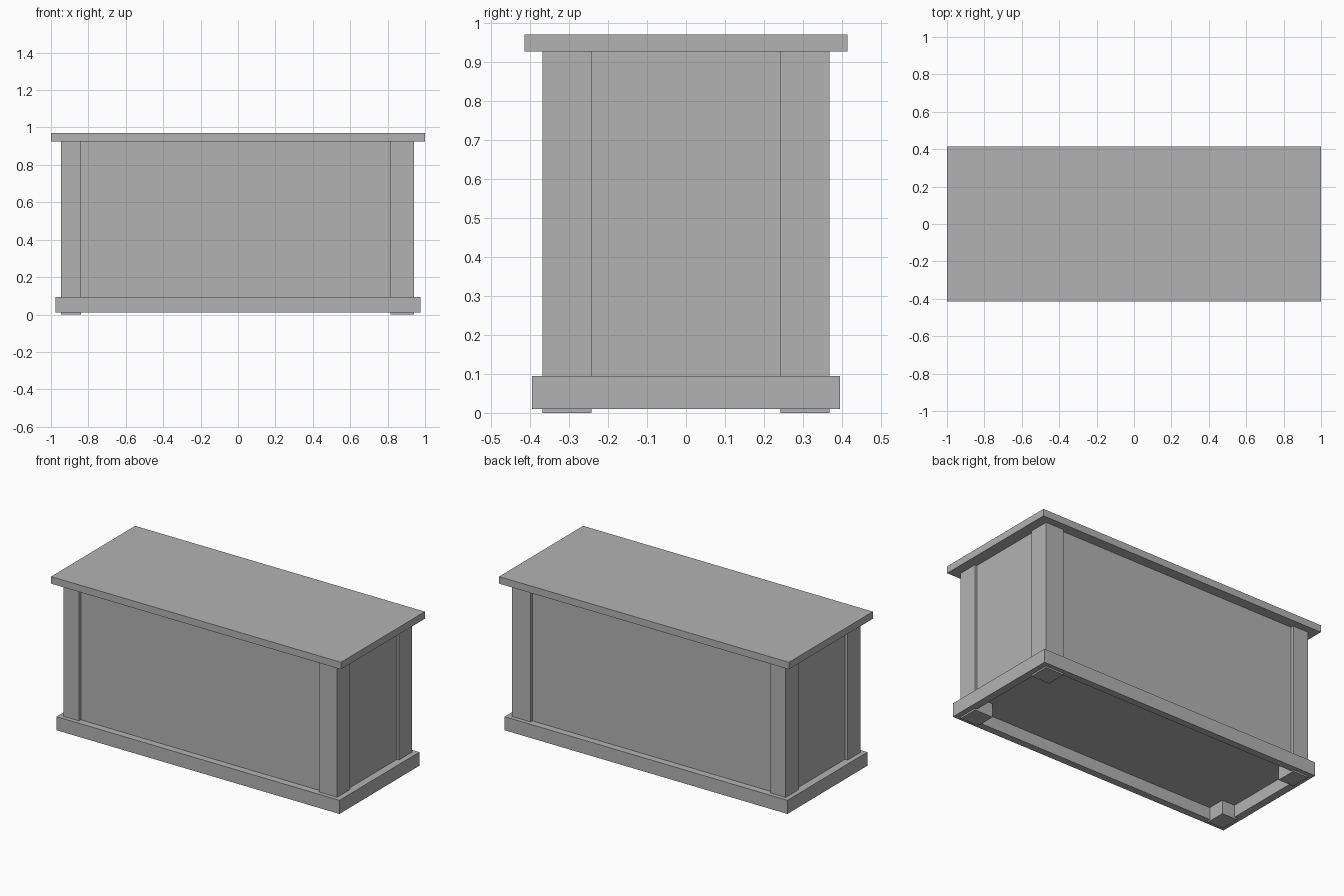
import bpy
import bmesh
from mathutils import Matrix, Vector

old = bpy.data.objects.get("Cube")
if old:
    bpy.data.objects.remove(old, do_unlink=True)

grey = bpy.data.materials.new("plain grey")
grey.use_nodes = True
colour = (0.45, 0.45, 0.45, 1)
grey.diffuse_color = colour
grey.node_tree.nodes["Principled BSDF"].inputs["Base Color"].default_value = colour


def add_box(bm, low, high):
    """Add a box between two opposite corners."""
    low, high = Vector(low), Vector(high)
    place = Matrix.Translation((low + high) / 2) @ Matrix.Diagonal((*(high - low), 1))
    bmesh.ops.create_cube(bm, size=1, matrix=place)


def make_part(name, *boxes):
    """Make one flat-shaded object out of boxes."""
    bm = bmesh.new()
    for low, high in boxes:
        add_box(bm, low, high)
    mesh = bpy.data.meshes.new(name)
    bm.to_mesh(mesh)
    bm.free()
    mesh.materials.append(grey)
    obj = bpy.data.objects.new(name, mesh)
    bpy.context.collection.objects.link(obj)
    return obj


top_under, base_top, base_low = 0.926, 0.095, 0.01
body_x, body_y = 0.928, 0.35

# Overhanging lid
make_part("lid", ((-1, -0.414, top_under), (1, 0.414, 0.97)))

# Recessed panels, closed underneath
make_part("body_panels", ((-body_x, -body_y, 0.085), (body_x, body_y, top_under)))

# Corner posts reaching the ground; the +x pair is a little wider
for x_name, x0, x1 in (("right", -0.946, -0.84), ("left", 0.816, 0.942)):
    for y_name, y0, y1 in (("front", -0.368, -0.242), ("back", 0.242, 0.368)):
        make_part(f"{y_name}_{x_name}_post", ((x0, y0, 0), (x1, y1, top_under)))

# Skirting boards around the foot, open in the middle
out_x, out_y = 0.976, 0.394
boards = []
for s in (-1, 1):
    ends = sorted((s * body_y, s * out_y))
    boards.append(((-out_x, ends[0], base_low), (out_x, ends[1], base_top)))
    ends = sorted((s * body_x, s * out_x))
    boards.append(((ends[0], -body_y, base_low), (ends[1], body_y, base_top)))
make_part("skirting", *boards)
